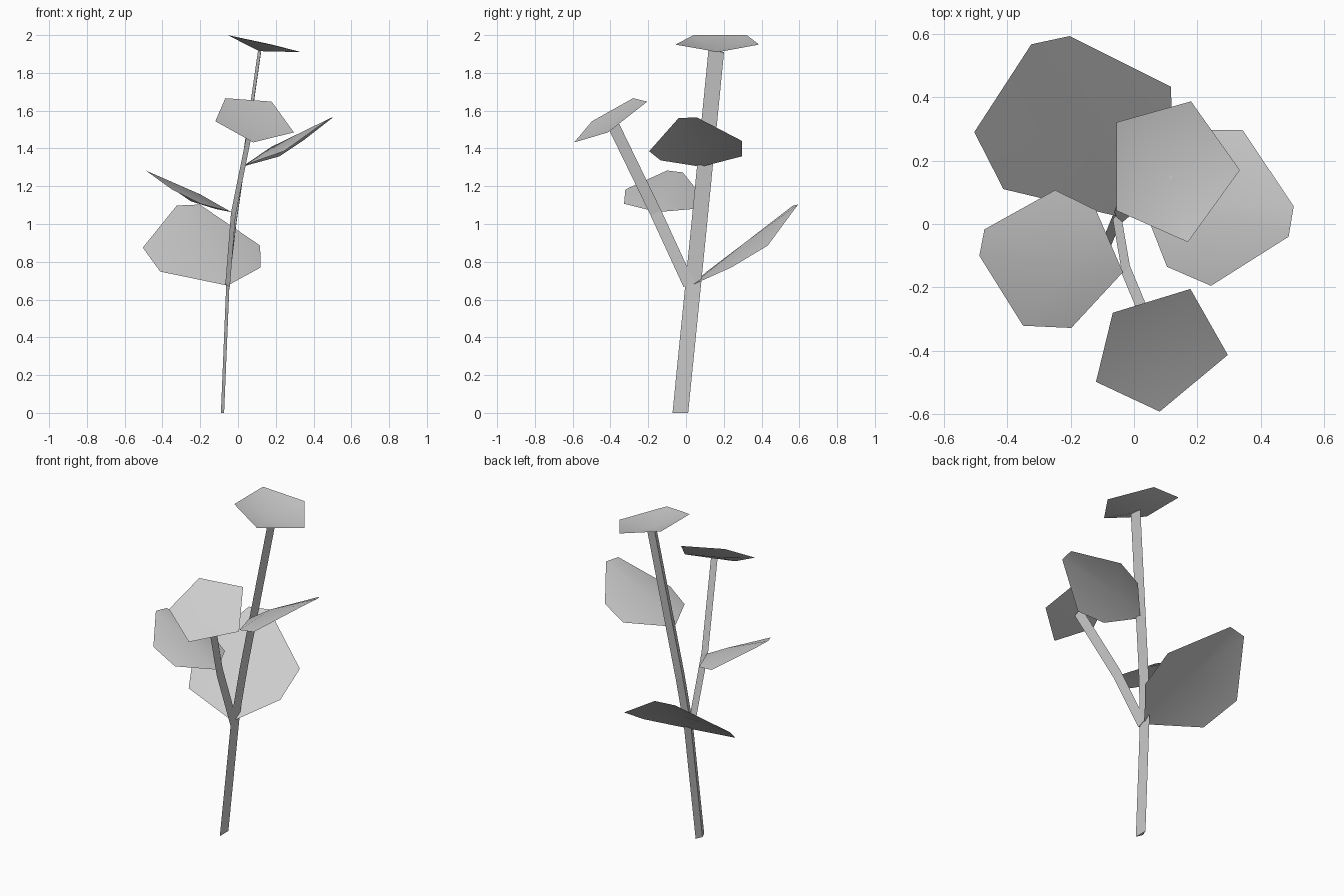
import bpy
import bmesh
from mathutils import Vector

default_cube = bpy.data.objects.get("Cube")
if default_cube:
    bpy.data.objects.remove(default_cube, do_unlink=True)

# Single plain material
grey = bpy.data.materials.new("light_grey")
grey.use_nodes = True
GREY_COLOUR = (0.6, 0.6, 0.6, 1)
grey.diffuse_color = GREY_COLOUR
grey.node_tree.nodes["Principled BSDF"].inputs["Base Color"].default_value = GREY_COLOUR


def finish(name, bm, smooth):
    """Turn a bmesh into a named, coloured object."""
    mesh = bpy.data.meshes.new(name)
    bm.to_mesh(mesh)
    bm.free()
    mesh.materials.append(grey)
    for polygon in mesh.polygons:
        polygon.use_smooth = smooth
    obj = bpy.data.objects.new(name, mesh)
    bpy.context.scene.collection.objects.link(obj)
    return obj


def leaf(name, centre, rim):
    """Thin blade: a fan of triangles around a centre point, facing up."""
    bm = bmesh.new()
    middle = bm.verts.new(centre)
    edge = [bm.verts.new(point) for point in rim]
    for i, vert in enumerate(edge):
        bm.faces.new((middle, vert, edge[(i + 1) % len(edge)]))
    bm.normal_update()
    for face in bm.faces:
        if face.normal.z < 0:
            face.normal_flip()
    return finish(name, bm, True)


def stalk(name, path, width, depth, level_base=False):
    """Flat three-sided stalk swept along a path, wide in y and thin in x."""
    bm = bmesh.new()
    points = [Vector(point) for point in path]
    rings = []
    for i, point in enumerate(points):
        along = (points[min(i + 1, len(points) - 1)] - points[max(i - 1, 0)]).normalized()
        if i == 0 and level_base:
            along = Vector((0, 0, 1))
        thin = Vector((1, 0, 0))
        thin = (thin - along * thin.dot(along)).normalized()
        wide = along.cross(thin)
        rings.append([bm.verts.new(point + wide * w * width / 2 + thin * t * depth / 2)
                      for w, t in ((-1, 1), (1, 1), (0, -1))])
    for low, high in zip(rings, rings[1:]):
        for k in range(len(low)):
            n = (k + 1) % len(low)
            bm.faces.new((low[k], low[n], high[n], high[k]))
    bm.faces.new(rings[0][::-1])
    bm.faces.new(rings[-1])
    bmesh.ops.recalc_face_normals(bm, faces=bm.faces[:])
    return finish(name, bm, False)


# Stem and its side branch
stalk("main_stem", [(-.082, -.03, 0), (-.053, .04, .7), (-.018, .07, 1),
                    (.114, .16, 1.915)], .083, .017, True)
stalk("side_branch", [(-.055, .015, .68), (-.025, -.16, 1.06),
                      (.07, -.388, 1.53)], .062, .024)

# Three broad side leaves, each rim starting at the leaf base
leaf("lower_back_leaf", (-.16, .31, .9),
     [(-.055, .025, .674), (.12, .24, .77), (.117, .433, .886), (-.203, .593, 1.103),
      (-.324, .567, 1.098), (-.504, .29, .875), (-.412, .11, .748)])
leaf("right_middle_leaf", (-.2, -.12, 1.157),
     [(-.035, -.152, 1.063), (-.12, .044, 1.08), (-.249, .107, 1.12), (-.472, -.017, 1.273),
      (-.488, -.1, 1.283), (-.35, -.321, 1.183), (-.198, -.328, 1.107)])
leaf("left_upper_leaf", (.18, .06, 1.41),
     [(.02, .08, 1.303), (.104, -.135, 1.337), (.243, -.195, 1.385), (.488, -.04, 1.56),
      (.504, .056, 1.565), (.343, .296, 1.44), (.22, .296, 1.358)])

# Five-sided leaves capping the branch and the stem
leaf("branch_top_leaf", (.073, -.394, 1.535),
     [(-.067, -.28, 1.666), (-.12, -.498, 1.544), (.081, -.592, 1.432),
      (.296, -.413, 1.485), (.178, -.205, 1.648)])
leaf("stem_top_leaf", (.113, .15, 1.915),
     [(-.055, .321, 2), (-.055, .042, 2), (.17, -.057, 1.95),
      (.334, .17, 1.91), (.18, .387, 1.95)])
